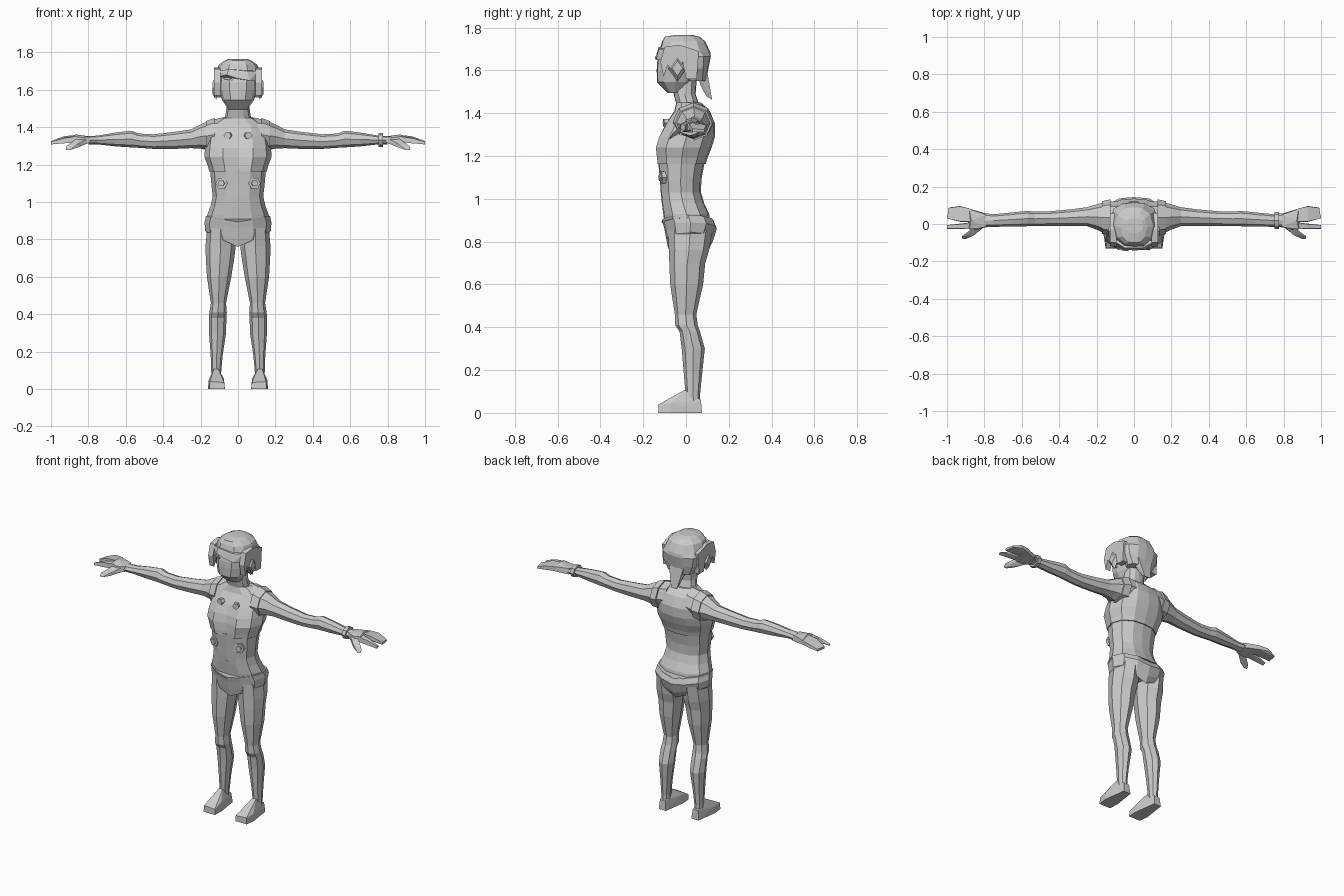
import bpy, bmesh, math
from mathutils import Vector

grey = bpy.data.materials.new("light_grey")
grey.diffuse_color = (0.6, 0.6, 0.6, 1)


def finish(name, bm, mirror=False):
    bmesh.ops.recalc_face_normals(bm, faces=bm.faces)
    me = bpy.data.meshes.new(name)
    bm.to_mesh(me)
    bm.free()
    me.materials.append(grey)
    ob = bpy.data.objects.new(name, me)
    bpy.context.collection.objects.link(ob)
    if mirror:
        ob.modifiers.new("mirror", 'MIRROR').use_mirror_merge = False
    return ob


def loft(name, rings, mirror=False):
    bm = bmesh.new()
    vs = [[bm.verts.new(p) for p in r] for r in rings]
    n = len(vs[0])
    for a, b in zip(vs, vs[1:]):
        for i in range(n):
            j = (i + 1) % n
            bm.faces.new((a[i], a[j], b[j], b[i]))
    bm.faces.new(vs[0])
    bm.faces.new(vs[-1])
    return finish(name, bm, mirror)


def hull(name, pts, mirror=False):
    bm = bmesh.new()
    for p in pts:
        bm.verts.new(p)
    bmesh.ops.convex_hull(bm, input=bm.verts)
    return finish(name, bm, mirror)


def prism(name, pts, offset, mirror=False):
    off = Vector(offset)
    return loft(name, [pts, [Vector(p) + off for p in pts]], mirror)


# Body cross-section: (share of half width, share of depth from front to back)
HALF = [(0, 0), (.45, .02), (.85, .2), (1, .5), (.85, .8), (.45, .97), (0, 1)]
SECTION = HALF + [(-x, t) for x, t in HALF[-2:0:-1]]


def body(z, hw, yf, yb, lift=0, dip=0):
    return [(x * hw, yf + t * (yb - yf) + (dip if i == 0 else 0), z + lift * abs(x))
            for i, (x, t) in enumerate(SECTION)]


def oval(n=8):
    return [(math.cos(2 * math.pi * i / n), math.sin(2 * math.pi * i / n)) for i in range(n)]


def leg_ring(z, x0, x1, y0, y1):
    return [((x0 + x1) / 2 + c * (x1 - x0) / 2, (y0 + y1) / 2 + s * (y1 - y0) / 2, z)
            for c, s in oval()]


def arm_ring(x, y0, y1, z0, z1):
    return [(x, (y0 + y1) / 2 + c * (y1 - y0) / 2, (z0 + z1) / 2 + s * (z1 - z0) / 2)
            for c, s in oval()]


# Torso
loft("midriff", [body(.85, .165, -.097, .12), body(.93, .165, -.106, .108),
                 body(.98, .146, -.113, .085), body(1.03, .135, -.118, .07),
                 body(1.09, .142, -.122, .072), body(1.175, .149, -.13, .088)])
loft("crop_top", [body(1.163, .154, -.137, .093, 0, .01), body(1.19, .16, -.14, .1, 0, .015),
                  body(1.24, .179, -.146, .12, 0, .03), body(1.29, .177, -.13, .135, 0, .02),
                  body(1.35, .168, -.095, .136), body(1.41, .15, -.055, .112),
                  body(1.45, .08, -.045, .07)])
loft("briefs", [body(.76, .165, -.082, .105, .075), body(.80, .175, -.09, .125, .045),
                body(.86, .179, -.101, .144, .03), body(.895, .171, -.11, .13, .03)])
loft("neck", [body(1.40, .085, -.045, .075), body(1.45, .07, -.047, .058),
              body(1.49, .063, -.058, .045), body(1.56, .06, -.06, .05)])

# Head and hair
loft("head", [body(1.495, .05, -.085, -.02), body(1.545, .085, -.135, .03),
              body(1.60, .1, -.137, .07), body(1.64, .103, -.135, .08),
              body(1.69, .105, -.12, .08)])
loft("hair", [body(1.55, .085, 0, .095), body(1.61, .12, -.02, .105),
              body(1.665, .127, -.05, .116), body(1.685, .122, -.126, .114),
              body(1.735, .102, -.112, .09), body(1.757, .07, -.1, .065),
              body(1.766, .05, -.05, .03)])
hull("fringe", [(-.105, -.095, 1.67), (-.06, -.137, 1.68), (0, -.141, 1.66), (.06, -.139, 1.65),
                (.105, -.1, 1.645), (.11, -.095, 1.70), (.05, -.127, 1.70), (-.05, -.127, 1.71),
                (-.11, -.09, 1.70), (0, -.06, 1.69)])
prism("side_lock", [(.093, y, z) for y, z in
                    [(-.1, 1.71), (-.12, 1.64), (-.105, 1.57), (-.085, 1.625), (-.045, 1.565),
                     (-.015, 1.64), (.0, 1.56), (.05, 1.56), (.06, 1.69), (-.03, 1.72)]],
      (.034, 0, 0), True)
hull("ear_piece", [(x, y, z) for x, d in ((.115, .045), (.135, .025))
                   for y, z in ((-.04 - d, 1.61), (-.04, 1.61 + d * 1.4),
                                (-.04 + d, 1.61), (-.04, 1.61 - d * 1.4))], True)
hull("hair_tail", [(s * x, y, z) for s in (-1, 1) for x, y, z in
                   [(.055, .05, 1.59), (.05, .1, 1.59), (.035, .068, 1.53), (.035, .1, 1.53),
                    (.02, .122, 1.463), (.02, .095, 1.48)]])
prism("brow", [(-.085, -.128, 1.658), (-.03, -.138, 1.65), (-.03, -.138, 1.658),
               (-.06, -.135, 1.668)], (0, -.008, 0))

# Legs and feet
loft("leg", [leg_ring(z, *r) for z, *r in [
    (.86, .02, .165, -.085, .125), (.76, .012, .174, -.08, .108), (.70, .02, .172, -.078, .09),
    (.60, .036, .166, -.074, .08), (.46, .064, .145, -.052, .048), (.41, .06, .153, -.05, .055),
    (.38, .062, .156, -.03, .065), (.30, .064, .155, -.02, .088), (.18, .082, .146, -.01, .075),
    (.09, .09, .143, -.002, .066), (.03, .092, .14, .01, .066)]], True)
hull("foot", [(.072, -.13, 0), (.152, -.13, 0), (.074, -.128, .035), (.15, -.128, .04),
              (.07, -.06, 0), (.16, -.07, 0), (.158, -.07, .045), (.075, -.06, .055),
              (.09, .075, 0), (.14, .075, 0), (.097, .07, .06), (.135, .07, .06),
              (.105, -.005, .108), (.13, -.005, .108), (.15, 0, .03), (.082, 0, .03)], True)

# Arms and hands
loft("arm", [arm_ring(x, *r) for x, *r in [
    (.07, -.05, .12, 1.28, 1.455), (.15, -.055, .12, 1.275, 1.437), (.20, -.03, .105, 1.285, 1.415),
    (.25, -.012, .09, 1.288, 1.388), (.34, -.01, .078, 1.284, 1.375), (.45, -.01, .068, 1.284, 1.362),
    (.53, -.01, .066, 1.29, 1.366), (.57, -.012, .07, 1.292, 1.381), (.65, -.014, .062, 1.297, 1.372),
    (.75, -.015, .052, 1.308, 1.355), (.80, -.018, .058, 1.308, 1.352)]], True)
loft("armhole_strap", [arm_ring(.125, -.062, .132, 1.272, 1.45),
                       arm_ring(.172, -.052, .122, 1.272, 1.432)], True)
hull("palm", [(.79, -.016, 1.315), (.79, .055, 1.315), (.79, -.014, 1.348), (.79, .05, 1.35),
              (.84, -.03, 1.312), (.84, -.028, 1.345), (.88, -.028, 1.32), (.88, -.025, 1.352),
              (.89, .085, 1.325), (.88, .08, 1.352), (.87, .02, 1.362), (.89, .03, 1.322)], True)
hull("fingers", [(.87, .012, 1.33), (.87, .012, 1.358), (.87, .08, 1.325), (.87, .08, 1.352),
                 (.93, .096, 1.325), (.93, .094, 1.346), (.99, .088, 1.312), (.99, .086, 1.324),
                 (1.0, .03, 1.312), (1.0, .03, 1.326), (.93, .012, 1.33), (.93, .014, 1.352)], True)
hull("index_finger", [(.86, -.028, 1.32), (.86, -.026, 1.35), (.86, .01, 1.325), (.86, .01, 1.355),
                      (.93, -.027, 1.318), (.93, -.025, 1.342), (.93, -.002, 1.345),
                      (1.0, -.026, 1.308), (1.0, -.024, 1.322), (1.0, -.006, 1.318)], True)
hull("thumb", [(.80, -.015, 1.315), (.80, -.012, 1.342), (.86, -.025, 1.318), (.86, -.02, 1.342),
               (.86, -.062, 1.29), (.855, -.06, 1.312), (.89, -.052, 1.298), (.885, -.05, 1.316),
               (.92, -.078, 1.278), (.92, -.066, 1.296), (.90, -.08, 1.278)], True)
loft("bracelet", [arm_ring(.752, -.028, .064, 1.295, 1.368), arm_ring(.775, -.028, .064, 1.295, 1.368)])


# Hexagonal studs on the midriff and chest
def stud(name, x, y, z, r, depth):
    pts = [(x + r * c, y + .2 * r * c, z + r * s) for c, s in oval(6)]
    prism(name, pts, (.3 * depth, -depth, 0), True)


stud("waist_stud", .082, -.095, 1.10, .032, .022)
stud("waist_stud_center", .082, -.095, 1.10, .018, .03)
stud("chest_stud", .05, -.083, 1.355, .02, .022)

# Navel and shorts waist trim
prism("navel", [(-.008, -.11, .995), (.008, -.11, .995), (.008, -.11, 1.0), (-.008, -.11, 1.0)],
      (0, -.006, 0))
loft("waist_trim", [body(.882, .174, -.112, .134, .03), body(.893, .173, -.114, .131, .03)])
